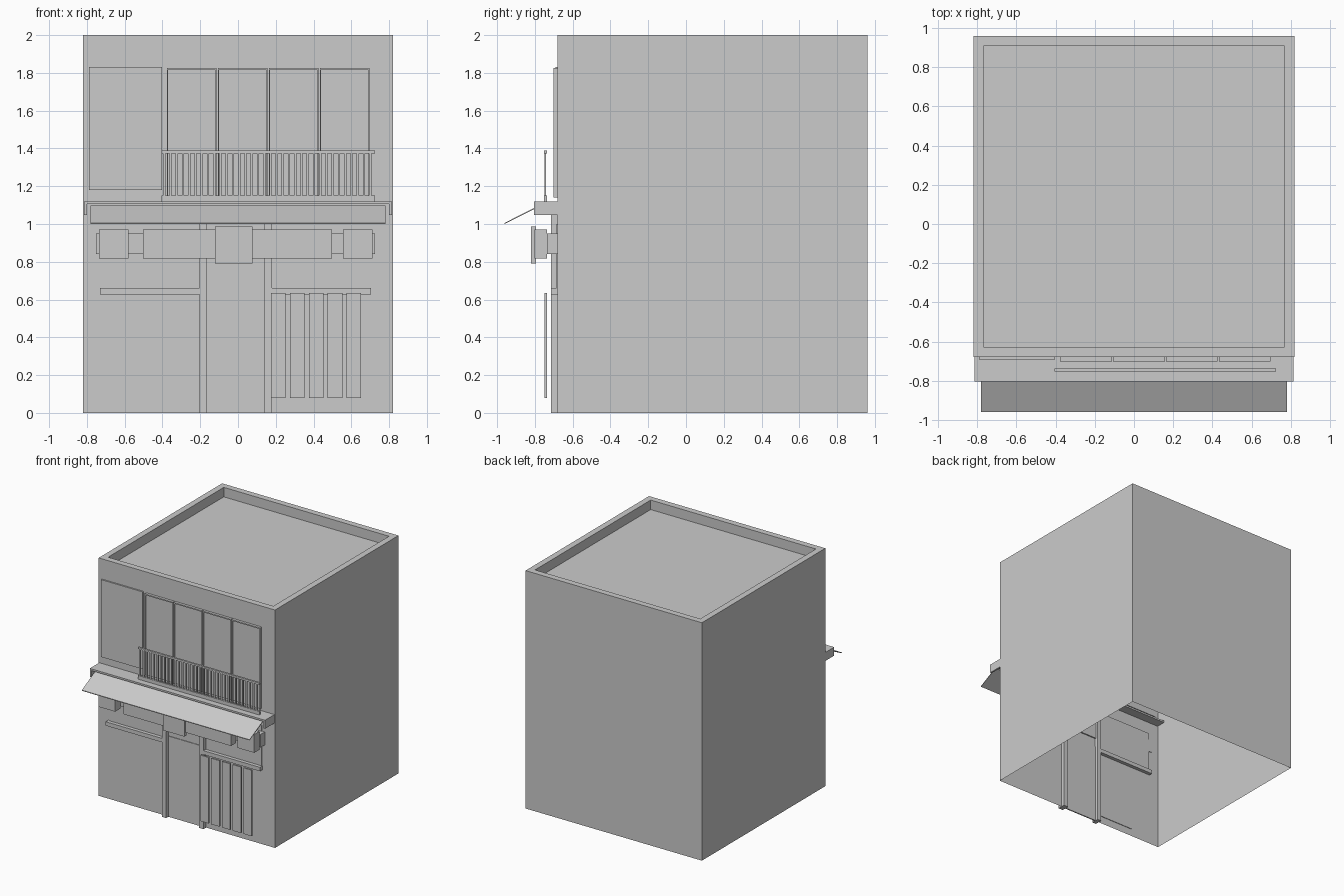
import bpy, bmesh

if "Cube" in bpy.data.objects:
    bpy.data.objects.remove(bpy.data.objects["Cube"])

WALL = -0.68   # front wall plane


def mesh_object(name, bm):
    me = bpy.data.meshes.new(name)
    bm.to_mesh(me)
    bm.free()
    ob = bpy.data.objects.new(name, me)
    bpy.context.collection.objects.link(ob)
    return ob


def add_box(bm, x0, x1, y0, y1, z0, z1):
    verts = bmesh.ops.create_cube(bm, size=1)["verts"]
    for v in verts:
        v.co = ((x0 + x1) / 2 + v.co.x * (x1 - x0),
                (y0 + y1) / 2 + v.co.y * (y1 - y0),
                (z0 + z1) / 2 + v.co.z * (z1 - z0))


def boxes(name, *dims):
    bm = bmesh.new()
    for d in dims:
        add_box(bm, *d)
    return mesh_object(name, bm)


# building shell: open underneath, roof sunk behind a parapet
bm = bmesh.new()
add_box(bm, -0.82, 0.82, WALL, 0.96, 0, 2)
bm.normal_update()
bottom = [f for f in bm.faces if f.normal.z < -0.9]
bmesh.ops.delete(bm, geom=bottom, context='FACES_ONLY')
roof = [f for f in bm.faces if f.normal.z > 0.9]
bmesh.ops.inset_region(bm, faces=roof, thickness=0.073)
rim = bmesh.ops.extrude_discrete_faces(bm, faces=roof)["faces"]
bmesh.ops.translate(bm, vec=(0, 0, -0.08), verts=rim[0].verts)
mesh_object("building_shell", bm)

# upper floor wall panel
boxes("upper_panel", (-0.79, -0.402, -0.692, -0.675, 1.18, 1.83))

# sliding windows: four panes with thin frames
panes, frames = [], []
for i in range(4):
    x0 = -0.377 + i * 0.27
    x1 = x0 + 0.264
    panes.append((x0, x1, -0.692, -0.675, 1.14, 1.82))
    for a, b in ((x0, x0 + 0.006), (x1 - 0.006, x1)):
        frames.append((a, b, -0.702, -0.675, 1.14, 1.825))
    frames.append((x0 + 0.006, x1 - 0.006, -0.702, -0.675, 1.815, 1.825))
boxes("window_panes", *panes)
boxes("window_frames", *frames)

# balcony railing
boxes("railing_rails",
      (-0.405, 0.725, -0.753, -0.737, 1.373, 1.388),
      (-0.405, 0.725, -0.753, -0.737, 1.12, 1.15))
N = 34
boxes("railing_balusters",
      *[(x - 0.006, x + 0.006, -0.75, -0.74, 1.15, 1.373)
        for x in [-0.39 + 1.09 * i / (N - 1) for i in range(N)]])

# awning housing: top slab with end caps
boxes("awning_housing",
      (-0.815, 0.815, -0.805, -0.60, 1.105, 1.12),
      (-0.815, -0.80, -0.805, WALL, 1.048, 1.105),
      (0.80, 0.815, -0.805, WALL, 1.048, 1.105))

# sloping awning sheet
bm = bmesh.new()
profile = [(-0.78, 1.098), (-0.78, 1.09), (-0.96, 1.0), (-0.96, 1.006)]
face = bm.faces.new([bm.verts.new((-0.78, y, z)) for y, z in profile])
ext = bmesh.ops.extrude_face_region(bm, geom=[face])["geom"]
bmesh.ops.translate(bm, vec=(1.56, 0, 0),
                    verts=[g for g in ext if isinstance(g, bmesh.types.BMVert)])
bmesh.ops.recalc_face_normals(bm, faces=bm.faces)
mesh_object("awning", bm)

# sign boards on a backing rail
boxes("sign_rail", (-0.752, 0.725, -0.735, -0.675, 0.84, 0.95))
boxes("sign_boards",
      (-0.737, -0.58, -0.803, -0.735, 0.818, 0.972),
      (-0.502, 0.497, -0.803, -0.735, 0.818, 0.972),
      (0.556, 0.713, -0.803, -0.735, 0.818, 0.972))
boxes("centre_sign", (-0.122, 0.076, -0.82, -0.795, 0.79, 0.987))

# door posts, sills and transoms
boxes("door_posts",
      (-0.205, -0.168, -0.715, -0.65, 0, 1.048),
      (0.138, 0.18, -0.715, -0.65, 0, 1.048))
boxes("sills",
      (-0.73, -0.205, -0.715, -0.65, 0.627, 0.66),
      (0.18, 0.705, -0.715, -0.65, 0.627, 0.66))
boxes("transoms",
      (-0.72, -0.205, -0.685, -0.67, 0.66, 1.0),
      (0.18, 0.70, -0.685, -0.67, 0.66, 1.0),
      (-0.168, 0.138, -0.685, -0.67, 0.752, 1.0))

# door and left shop panel
boxes("door", (-0.168, 0.138, -0.685, -0.675, 0, 0.678))
boxes("shop_panel", (-0.545, -0.213, -0.685, -0.675, 0.062, 0.622))

# hanging cloth strips
boxes("hanging_strips",
      *[(0.175 + i * 0.1, 0.252 + i * 0.1, -0.75, -0.737, 0.08, 0.635)
        for i in range(5)])
